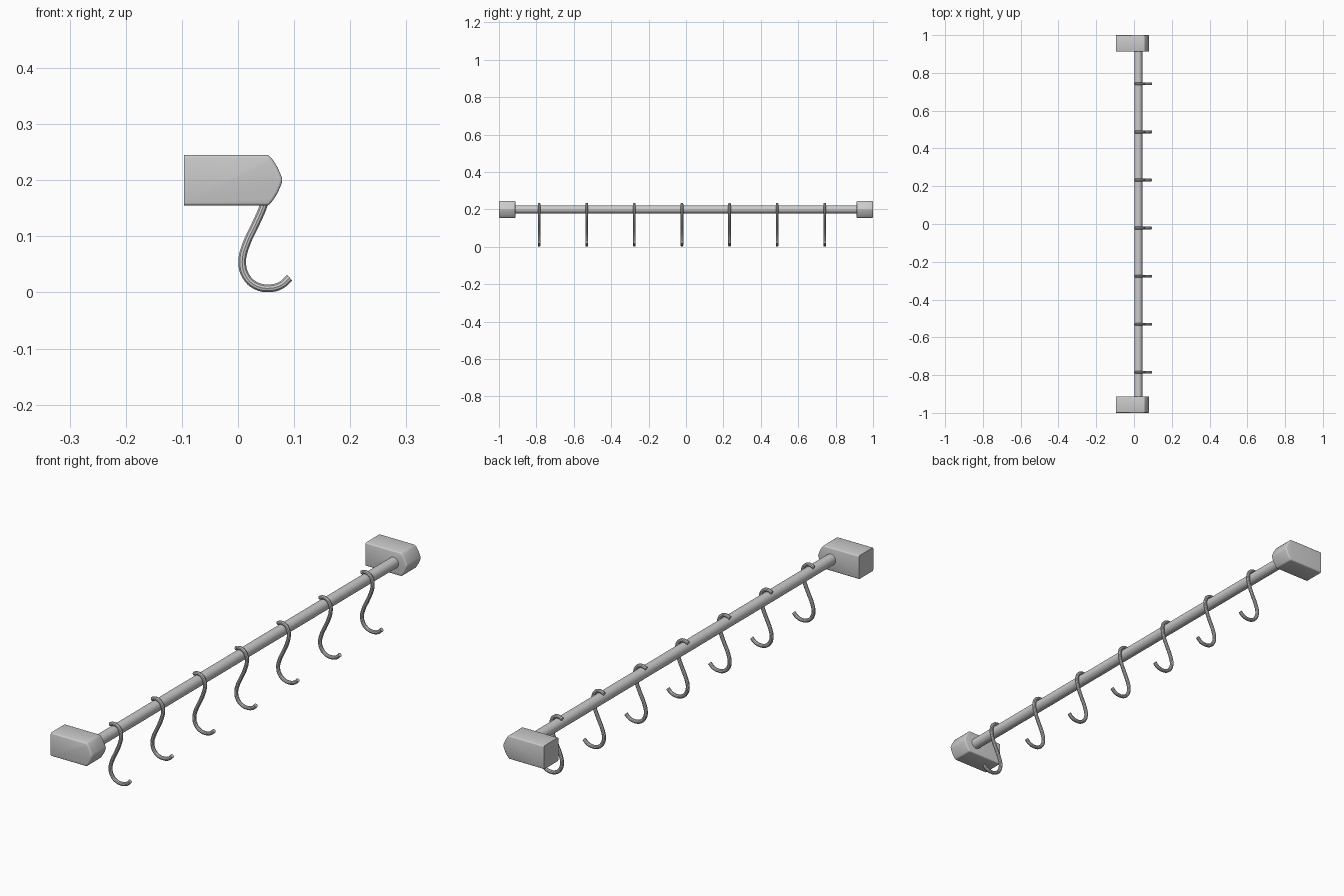
import bpy, bmesh, math

if "Cube" in bpy.data.objects:
    bpy.data.objects.remove(bpy.data.objects["Cube"])

RAIL_X, RAIL_Z = 0.023, 0.2


def smooth(obj, angle=35):
    bpy.ops.object.select_all(action='DESELECT')
    obj.select_set(True)
    bpy.context.view_layer.objects.active = obj
    bpy.ops.object.shade_smooth_by_angle(angle=math.radians(angle))


def end_block(name, y0, y1):
    # side profile with a blunt rounded nose, extruded along the rail
    half = [(-0.096, 0.045), (0.055, 0.045), (0.063, 0.035),
            (0.071, 0.022), (0.076, 0.010)]
    profile = half + [(0.08, 0)] + [(x, -z) for x, z in reversed(half)]
    bm = bmesh.new()
    face = bm.faces.new([bm.verts.new((x, y0, RAIL_Z + z)) for x, z in profile])
    new = bmesh.ops.extrude_face_region(bm, geom=[face])['geom']
    bmesh.ops.translate(bm, vec=(0, y1 - y0, 0),
                        verts=[v for v in new if isinstance(v, bmesh.types.BMVert)])
    bmesh.ops.recalc_face_normals(bm, faces=bm.faces)
    # soften every long edge, leaving the wall side crisp
    edges = [e for e in bm.edges if max(v.co.x for v in e.verts) > -0.09
             and e.calc_face_angle(0) > math.radians(30)]
    bmesh.ops.bevel(bm, geom=edges, offset=0.005, segments=3,
                    profile=0.5, affect='EDGES', clamp_overlap=True)
    mesh = bpy.data.meshes.new(name)
    bm.to_mesh(mesh)
    bm.free()
    obj = bpy.data.objects.new(name, mesh)
    bpy.context.collection.objects.link(obj)
    smooth(obj)


# wall brackets
end_block("bracket_near", -1.0, -0.912)
end_block("bracket_far", 0.912, 1.0)

# round rail
bpy.ops.mesh.primitive_cylinder_add(vertices=32, radius=0.021, depth=1.86,
                                    location=(RAIL_X, 0, RAIL_Z),
                                    rotation=(math.pi / 2, 0, 0))
rail = bpy.context.object
rail.name = "rail"
smooth(rail)

# S-shaped hook centre line (x, z): over the rail, down, round the bottom
path = [(0.006, 0.223), (0.022, 0.2285), (0.040, 0.223), (0.051, 0.207),
        (0.053, 0.185), (0.046, 0.156), (0.031, 0.121), (0.014, 0.084),
        (0.0075, 0.054), (0.014, 0.029), (0.032, 0.012), (0.056, 0.0075),
        (0.077, 0.013), (0.092, 0.0265)]
curve = bpy.data.curves.new("hook_path", 'CURVE')
curve.dimensions = '3D'
curve.resolution_u = 4
curve.bevel_depth = 0.0072
curve.bevel_resolution = 3
curve.use_fill_caps = True
spline = curve.splines.new('BEZIER')
spline.bezier_points.add(len(path) - 1)
for p, (x, z) in zip(spline.bezier_points, path):
    p.co = (x, 0, z)
    p.handle_left_type = p.handle_right_type = 'AUTO'
first = bpy.data.objects.new("hook_1", curve)
bpy.context.collection.objects.link(first)
bpy.ops.object.select_all(action='DESELECT')
first.select_set(True)
bpy.context.view_layer.objects.active = first
bpy.ops.object.convert(target='MESH')
first = bpy.context.object
smooth(first)

# seven evenly spaced hooks
for i in range(7):
    hook = first if i == 0 else first.copy()
    if i:
        hook.name = f"hook_{i + 1}"
        bpy.context.collection.objects.link(hook)
    hook.location.y = -0.785 + 0.2545 * i
